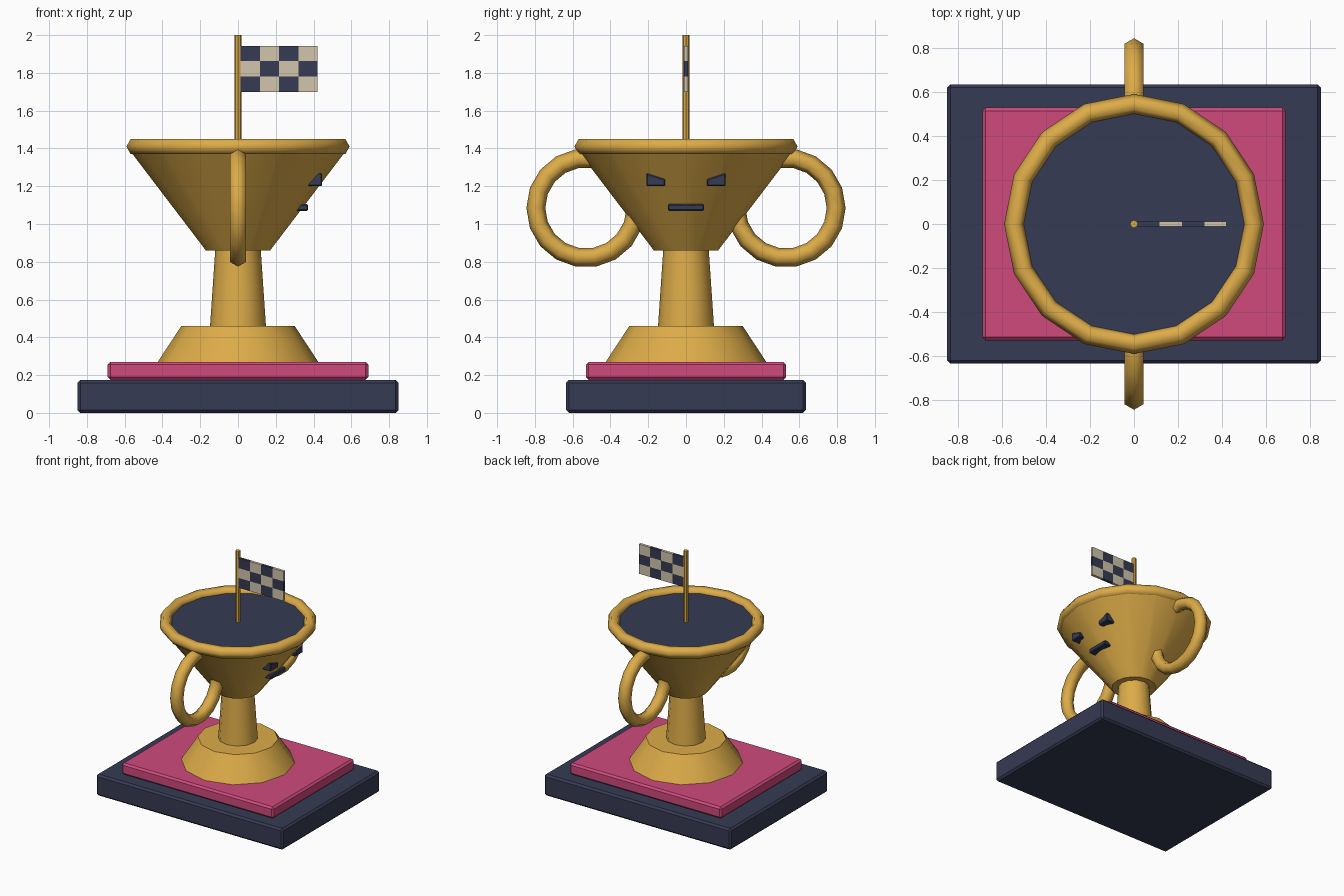
import bpy, bmesh, math

if "Cube" in bpy.data.objects:
    bpy.data.objects.remove(bpy.data.objects["Cube"])


def material(name, rgb):
    m = bpy.data.materials.new(name)
    m.diffuse_color = (*rgb, 1)
    m.use_nodes = True
    m.node_tree.nodes["Principled BSDF"].inputs["Base Color"].default_value = m.diffuse_color
    return m


GOLD = material("gold", (0.72, 0.41, 0.065))
NAVY = material("navy", (0.037, 0.043, 0.088))
PINK = material("pink", (0.63, 0.068, 0.20))
CREAM = material("cream", (0.64, 0.56, 0.41))


def finish(name, mat, smooth=None):
    ob = bpy.context.object
    ob.name = ob.data.name = name
    ob.data.materials.append(mat)
    if smooth:
        bpy.ops.object.shade_smooth_by_angle(angle=math.radians(smooth))
    return ob


def cone(name, sides, r0, r1, z0, z1, mat, smooth=40):
    # rotated so that one corner points along +x
    bpy.ops.mesh.primitive_cone_add(vertices=sides, radius1=r0, radius2=r1,
                                    depth=z1 - z0, location=(0, 0, (z0 + z1) / 2))
    return finish(name, mat, smooth)


def slab(name, hx, hy, z0, z1, mat):
    bpy.ops.mesh.primitive_cube_add(size=1, location=(0, 0, (z0 + z1) / 2))
    ob = finish(name, mat)
    for v in ob.data.vertices:
        v.co.x *= 2 * hx
        v.co.y *= 2 * hy
        v.co.z *= z1 - z0
    bev = ob.modifiers.new("bevel", 'BEVEL')
    bev.width, bev.segments = 0.015, 1
    return ob


def ring(name, major, minor, segs, loc, rot=(0, 0, 0)):
    bpy.ops.mesh.primitive_torus_add(major_radius=major, minor_radius=minor,
                                     major_segments=segs, minor_segments=6,
                                     location=loc, rotation=rot)
    return finish(name, GOLD, 65)


def plate(name, profile, x0, x1, mat):
    # (y, z) outline extruded along x
    bm = bmesh.new()
    face = bm.faces.new([bm.verts.new((x0, y, z)) for y, z in profile])
    ext = bmesh.ops.extrude_face_region(bm, geom=[face])["geom"]
    for v in ext:
        if isinstance(v, bmesh.types.BMVert):
            v.co.x = x1
    bmesh.ops.recalc_face_normals(bm, faces=bm.faces)
    me = bpy.data.meshes.new(name)
    bm.to_mesh(me)
    bm.free()
    me.materials.append(mat)
    ob = bpy.data.objects.new(name, me)
    bpy.context.collection.objects.link(ob)
    bev = ob.modifiers.new("bevel", 'BEVEL')
    bev.width, bev.segments = 0.006, 1
    return ob


# plinth
slab("plinth_lower", 0.85, 0.635, 0.005, 0.175, NAVY).location.z = 0.0875
slab("plinth_upper", 0.69, 0.53, 0.175, 0.27, PINK)

# cup body
cone("foot", 12, 0.425, 0.30, 0.27, 0.46, GOLD)
cone("stem", 12, 0.148, 0.12, 0.46, 0.87, GOLD)
cone("bowl", 16, 0.17, 0.585, 0.86, 1.405, GOLD)
ring("rim", 0.545, 0.046, 16, (0, 0, 1.41))
cone("bowl_fill", 16, 0.505, 0.505, 1.39, 1.415, NAVY)

# side handles
for side, label in ((-1, "front"), (1, "back")):
    ring("handle_" + label, 0.265, 0.05, 18, (0, 0.53 * side, 1.085),
         (math.pi / 2, 0, math.pi / 2))

# scowling face on the right side
for side, label in ((-1, "front"), (1, "back")):
    outline = [(0.21, 1.20), (0.21, 1.27), (0.11, 1.237), (0.11, 1.20)]
    plate("eye_" + label, [(y * side, z) for y, z in outline], 0.37, 0.445, NAVY)
plate("mouth", [(-0.095, 1.07), (0.095, 1.07), (0.095, 1.105), (-0.095, 1.105)],
      0.29, 0.37, NAVY)

# flag pole
cone("flag_pole", 8, 0.018, 0.018, 1.39, 2.0, GOLD, None)

# checkered flag
X0, X1, Z0, Z1 = 0.014, 0.422, 1.70, 1.943
cols, rows = 4, 3
bm = bmesh.new()
bmesh.ops.create_grid(bm, x_segments=cols, y_segments=rows, size=0.5)
for v in bm.verts:
    u, w = v.co.x + 0.5, v.co.y + 0.5
    v.co = (X0 + u * (X1 - X0), -0.011, Z0 + w * (Z1 - Z0))
ext = bmesh.ops.extrude_face_region(bm, geom=bm.faces[:])["geom"]
for v in ext:
    if isinstance(v, bmesh.types.BMVert):
        v.co.y = 0.011
bmesh.ops.recalc_face_normals(bm, faces=bm.faces)
for f in bm.faces:
    c = f.calc_center_median()
    i = min(cols - 1, int((c.x - X0) / (X1 - X0) * cols))
    j = min(rows - 1, int((c.z - Z0) / (Z1 - Z0) * rows))
    f.material_index = (i + j) % 2
mesh = bpy.data.meshes.new("flag")
bm.to_mesh(mesh)
bm.free()
mesh.materials.append(NAVY)
mesh.materials.append(CREAM)
bpy.context.collection.objects.link(bpy.data.objects.new("flag", mesh))

# rest the plinth on the ground
plinth = bpy.data.objects["plinth_lower"]
plinth.scale.z = 0.175 / 0.17
